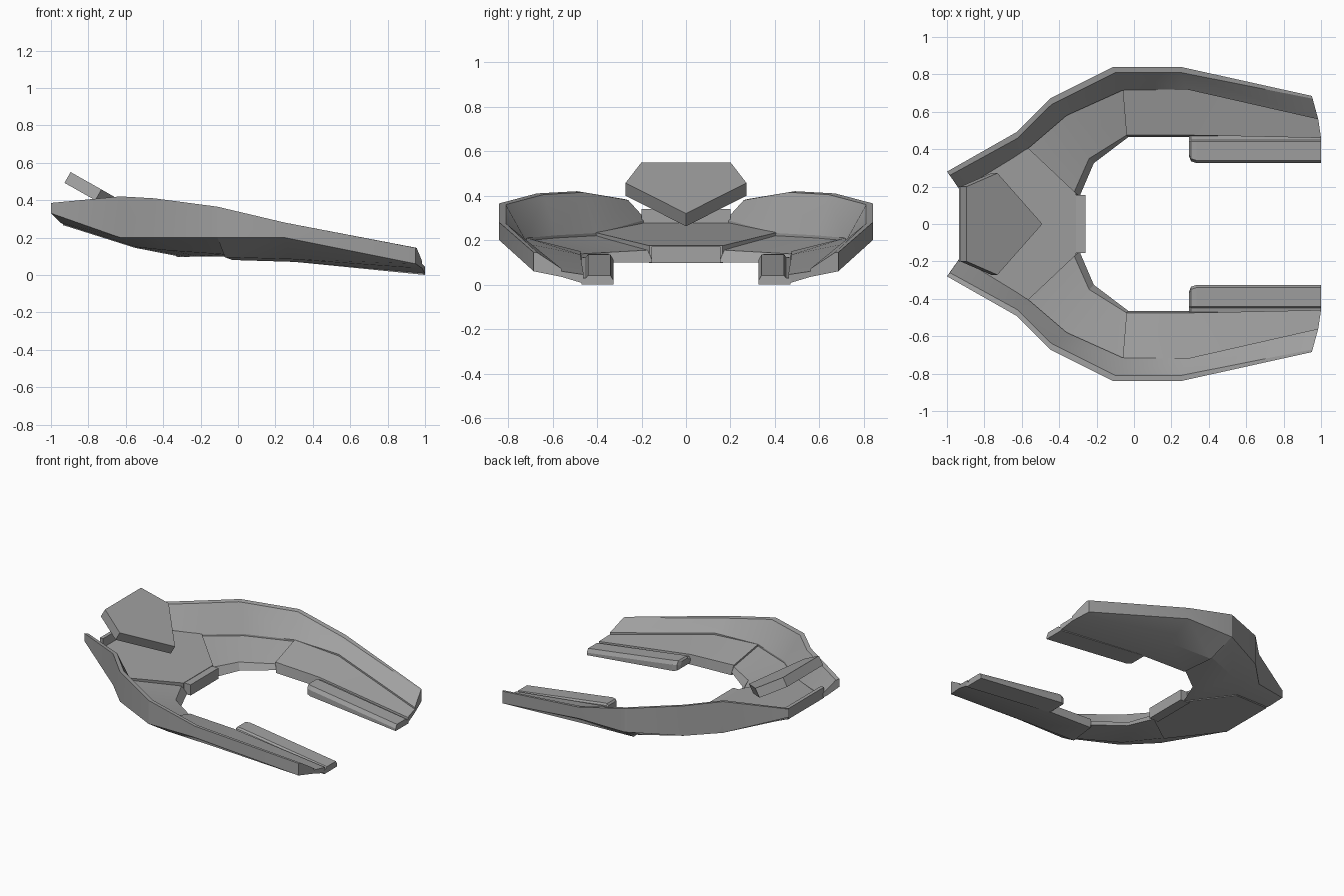
import bpy, bmesh, math
from mathutils import Vector

if "Cube" in bpy.data.objects:
    bpy.data.objects.remove(bpy.data.objects["Cube"], do_unlink=True)

grey = bpy.data.materials.new("hull_grey")
grey.use_nodes = True
COLOUR = (0.36, 0.36, 0.36, 1)
grey.diffuse_color = COLOUR
grey.node_tree.nodes["Principled BSDF"].inputs["Base Color"].default_value = COLOUR


def finish(name, bm, mirror=False, angle=None):
    bmesh.ops.remove_doubles(bm, verts=bm.verts, dist=0.0005)
    bmesh.ops.dissolve_degenerate(bm, edges=bm.edges, dist=0.0005)
    bmesh.ops.recalc_face_normals(bm, faces=bm.faces)
    mesh = bpy.data.meshes.new(name)
    bm.to_mesh(mesh)
    bm.free()
    mesh.materials.append(grey)
    ob = bpy.data.objects.new(name, mesh)
    bpy.context.collection.objects.link(ob)
    if mirror:
        mod = ob.modifiers.new("mirror", 'MIRROR')
        mod.use_axis = (False, True, False)
        mod.use_mirror_merge = False
    if angle:
        bpy.ops.object.select_all(action='DESELECT')
        ob.select_set(True)
        bpy.context.view_layer.objects.active = ob
        bpy.ops.object.shade_smooth_by_angle(angle=math.radians(angle))
    return ob


def loft(name, sections, mirror=False, angle=None):
    """Skin a row of closed sections and cap both ends."""
    bm = bmesh.new()
    rings = [[bm.verts.new(p) for p in s] for s in sections]
    n = len(rings[0])
    for a, b in zip(rings, rings[1:]):
        for i in range(n):
            j = (i + 1) % n
            bm.faces.new((a[i], a[j], b[j], b[i]))
    bm.faces.new(rings[0])
    bm.faces.new(rings[-1])
    return finish(name, bm, mirror, angle)


def section(rim, rim_in, floor_out, floor_in, low_in, low_mid, low_out, step=0.012):
    base = (floor_out[0], floor_out[1], floor_out[2] + step)
    return [rim, rim_in, base, floor_out, floor_in, low_in, low_mid,
            (rim[0], rim[1], low_out)]


# Curved wing arm, from tail to tip
arm = [
    section((-1, .28, .385), (-.985, .26, .38), (-.93, .18, .28), (-.92, .17, .275),
            (-.92, .17, .265), (-.95, .21, .28), .33),
    section((-.63, .49, .42), (-.62, .46, .415), (-.57, .40, .22), (-.32, .17, .155),
            (-.29, .15, .10), (-.55, .36, .15), .20),
    section((-.45, .67, .41), (-.44, .64, .405), (-.36, .58, .21), (-.24, .35, .145),
            (-.215, .325, .10), (-.36, .55, .13), .20),
    section((-.11, .84, .365), (-.10, .81, .36), (-.06, .715, .198), (-.04, .475, .138),
            (-.03, .465, .10), (-.07, .68, .11), .20),
    section((-.11, .84, .365), (-.10, .81, .36), (-.06, .715, .21), (-.04, .475, .15),
            (-.03, .465, .08), (-.07, .68, .095), .20, 0),
    section((.25, .84, .28), (.25, .81, .275), (.28, .72, .185), (.3, .475, .135),
            (.3, .465, .07), (.28, .68, .085), .20),
    section((.95, .685, .145), (.955, .67, .145), (.985, .56, .06), (1, .46, .045),
            (1, .46, .005), (.985, .56, .035), .06),
]
loft("wing_arm", arm, mirror=True, angle=22)


# Rail along the inside of each arm tip
def rail_ring(x, inner, top, bottom):
    return [(x, inner, bottom), (x, inner, top - .025), (x, inner + .015, top),
            (x, .44, top), (x, .45, top - .012), (x, .47, top - .015), (x, .47, bottom)]


loft("arm_rail", [rail_ring(.295, .36, .125, .08), rail_ring(.305, .335, .137, .072),
                  rail_ring(.335, .325, .135, .067), rail_ring(1, .325, .042, 0)],
     mirror=True)

# Central deck, skinned between its upper and lower outlines
half_top = [(-.93, .20, .28), (-.57, .41, .235), (-.31, .165, .175)]
half_low = [(-.93, .20, .265), (-.55, .36, .145), (-.31, .165, .098)]


def both_sides(half):
    return half + [(x, -y, z) for x, y, z in reversed(half)]


loft("central_deck", [both_sides(half_low), both_sides(half_top)])


# Rear lip and nose block
def box(name, low, high):
    def ring(z):
        return [(low[0], low[1], z), (high[0], low[1], z),
                (high[0], high[1], z), (low[0], high[1], z)]
    return loft(name, [ring(low[2]), ring(high[2])])


box("rear_lip", (-.935, -.2, .265), (-.91, .2, .34))
box("nose_block", (-.33, -.155, .097), (-.26, .155, .172))

# Tilted five-sided canopy plate above the deck
outline = [(-.895, .20, .55), (-.73, .272, .457), (-.49, 0, .32),
           (-.73, -.272, .457), (-.895, -.20, .55)]
drop = Vector((-.5, 0, -.87)) * .066
loft("canopy_plate", [outline, [Vector(p) + drop for p in outline]])
